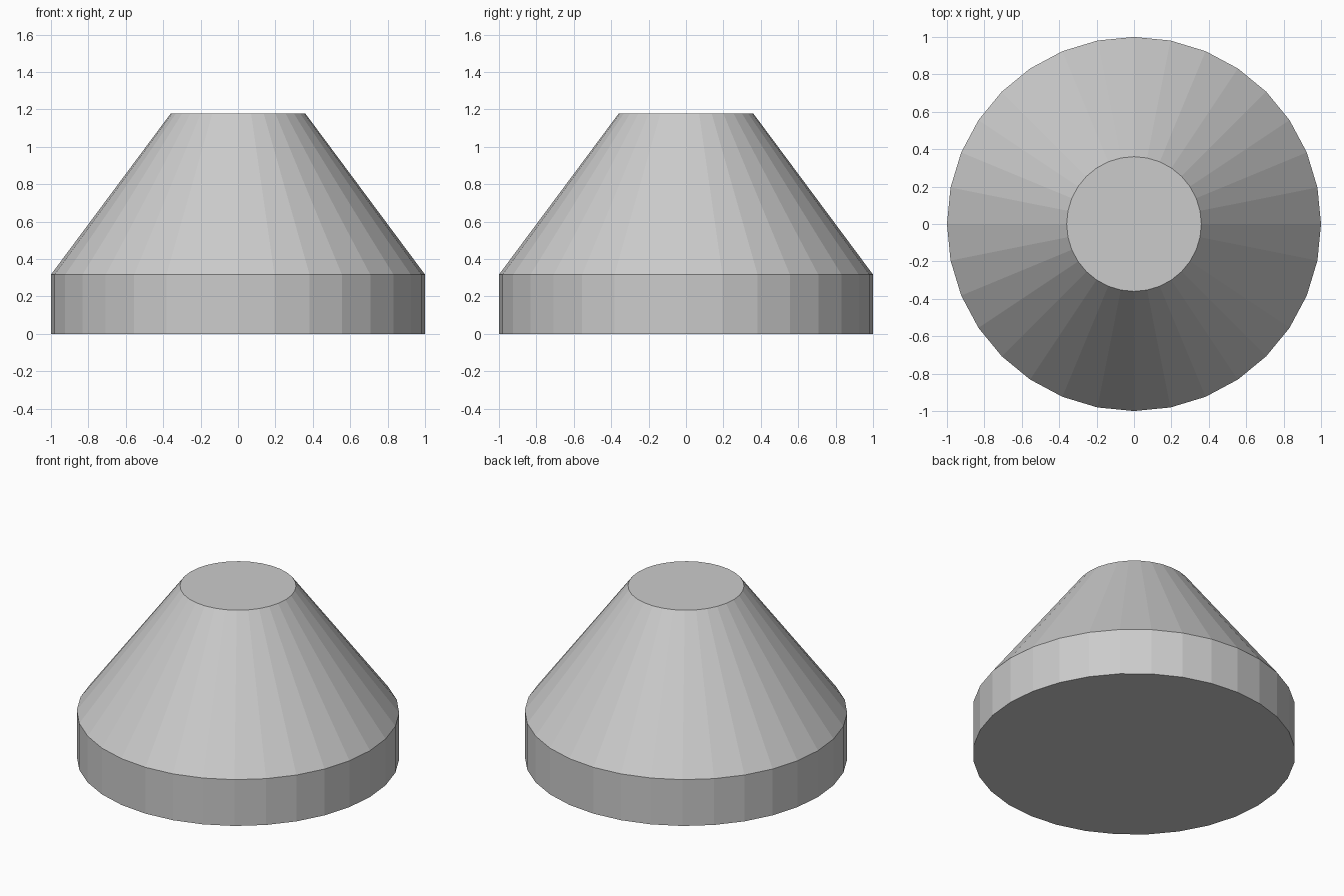
import bpy
import bmesh
from math import cos, sin, tau

if "Cube" in bpy.data.objects:
    bpy.data.objects.remove(bpy.data.objects["Cube"])

SIDES = 32
# Profile of (radius, height): base band, then sloped side up to the flat top
PROFILE = [(1.0, 0.0), (1.0, 0.317), (0.36, 1.178)]

bm = bmesh.new()
rings = [[bm.verts.new((r * cos(tau * i / SIDES), r * sin(tau * i / SIDES), z))
          for i in range(SIDES)] for r, z in PROFILE]

# Side walls
for low, high in zip(rings, rings[1:]):
    for i in range(SIDES):
        j = (i + 1) % SIDES
        bm.faces.new((low[i], low[j], high[j], high[i]))

# Flat bottom and top caps
bm.faces.new(rings[0][::-1])
bm.faces.new(rings[-1])

mesh = bpy.data.meshes.new("truncated_cone")
bm.to_mesh(mesh)
bm.free()
bpy.context.collection.objects.link(bpy.data.objects.new("truncated_cone", mesh))
